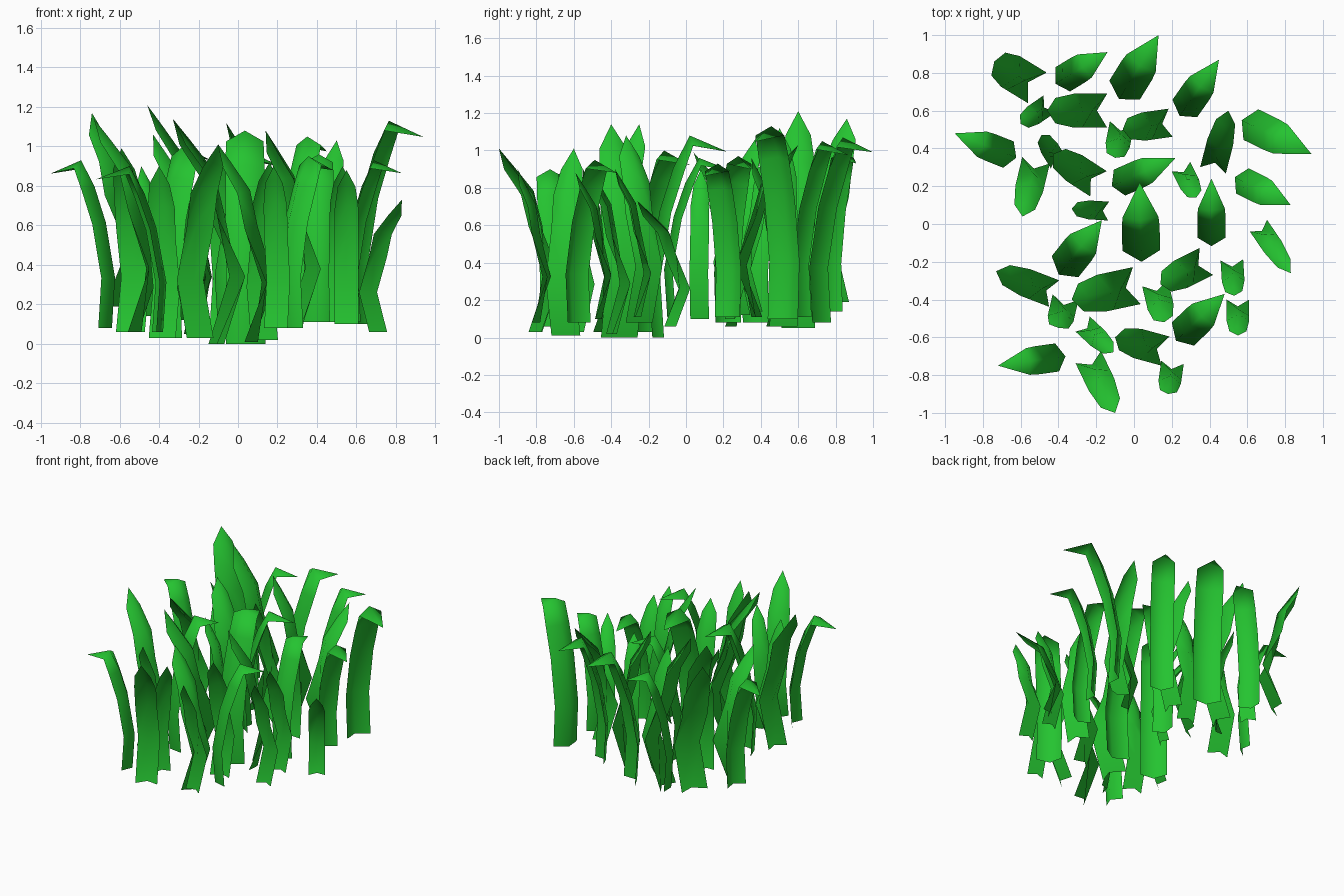
import bpy
from mathutils import Vector

green = bpy.data.materials.new("grass_green")
green.diffuse_color = (0.018, 0.55, 0.03, 1)

# Side profiles: (reach fraction, height fraction, width fraction)
UPRIGHT = [(0, 0, 1), (-.1, .3, 1), (.0, .58, 1), (.2, .77, 1), (.68, .91, .75), (1, 1, 0)]
DROOPING = [(0, 0, 1), (-.05, .3, 1), (.1, .63, 1), (.28, .84, 1), (.5, 1, .95), (1, .92, 0)]
FOLD = .3  # depth of the fold relative to the width


def blade(name, profile, root_x, root_y, tip_x, tip_y, width, z0, top):
    """Leaf with a raised midrib, rising at the root and leaning to the tip."""
    lean = Vector((tip_x - root_x, tip_y - root_y, 0))
    d = lean.normalized()
    side = Vector((-d.y, d.x, 0))
    root = Vector((root_x, root_y, 0)) + d * .02
    reach = lean.length - .02
    path = [root + d * reach * f + Vector((0, 0, z0 + (top - z0) * h)) for f, h, _ in profile]
    verts, faces = [], []
    last = len(path) - 1
    for i in range(last):
        t = (path[i + 1] - path[max(i - 1, 0)]).normalized()
        under = t.cross(side)  # points to the leaning side
        if i == 0:
            under = d
        elif under.dot(d) < 0 and under.z > 0:
            under = -under
        w = width * profile[i][2]
        drop = under * w * FOLD
        verts += [path[i] - side * w / 2 + drop, path[i], path[i] + side * w / 2 + drop]
    verts.append(path[last])
    for i in range(last - 1):
        for j in range(2):
            a = i * 3 + j
            faces.append((a, a + 1, a + 4, a + 3))
    a = (last - 1) * 3
    faces += [(a, a + 1, a + 3), (a + 1, a + 2, a + 3)]
    mesh = bpy.data.meshes.new(name)
    mesh.from_pydata(verts, [], faces)
    mesh.materials.append(green)
    mesh.shade_smooth()
    bpy.context.collection.objects.link(bpy.data.objects.new(name, mesh))


# Placements: root x, root y, tip x, tip y, width, base height, top height
# Broad upright blades
broad = [
    (-.56, .75, -.74, .86, .19, .19, 1.17),
    (-.20, .60, -.46, .60, .18, .05, 1.21),
    (.15, .53, -.06, .50, .15, .06, 1.12),
    (-.05, -.34, -.33, -.40, .20, 0, 1.14),
    (-.47, -.35, -.73, -.25, .15, .06, 1.14),
    (.34, -.22, .14, -.32, .16, .08, 1.08),
    (-.23, .24, -.43, .37, .16, .12, 1.06),
    (.12, -.66, -.10, -.60, .16, .01, 1.01),
    (-.22, -.75, -.10, -1.0, .15, .03, 1.01),
    (.43, .33, .50, .60, .14, .11, 1.03),
    (-.53, .29, -.59, .04, .15, .06, .99)]

# Small upright blades
small = [
    (-.47, .62, -.60, .53, .11, .15, .92),
    (-.41, .34, -.49, .47, .10, .14, .90),
    (-.07, .50, -.10, .35, .13, .06, .96),
    (.26, .28, .33, .14, .11, .10, .87),
    (-.16, .07, -.33, .08, .10, .10, .90),
    (-.37, -.42, -.40, -.55, .14, .03, .90),
    (.12, -.35, .16, -.52, .14, .02, .92),
    (.52, -.22, .53, -.38, .12, .11, .90),
    (.55, -.43, .55, -.59, .12, .10, .88),
    (.20, -.76, .18, -.90, .12, .08, .90),
    (-.25, -.55, -.11, -.68, .11, .03, .88),
    (.68, -.04, .83, -.26, .11, .06, .73)]

# Blades whose tips droop over
droop = [
    (-.42, .74, -.14, .91, .15, .14, 1.00),
    (-.08, .66, .13, 1.0, .19, .08, 1.07),
    (.24, .57, .45, .87, .16, .11, 1.05),
    (.57, .55, .94, .37, .18, .10, 1.13),
    (.53, .25, .83, .10, .15, .11, .93),
    (-.12, .20, .22, .35, .15, .08, .97),
    (.04, -.20, .03, .22, .20, 0, 1.08),
    (.41, -.12, .41, .24, .15, .11, .96),
    (-.40, -.27, -.17, .02, .18, .03, 1.00),
    (.22, -.62, .48, -.37, .17, .08, .95),
    (-.36, -.70, -.72, -.75, .15, .06, .90),
    (-.62, .35, -.95, .48, .15, .08, .93)]

for name, profile, group in (("broad_blade", UPRIGHT, broad),
                             ("small_blade", UPRIGHT, small),
                             ("drooping_blade", DROOPING, droop)):
    for placement in group:
        blade(name, profile, *placement)
